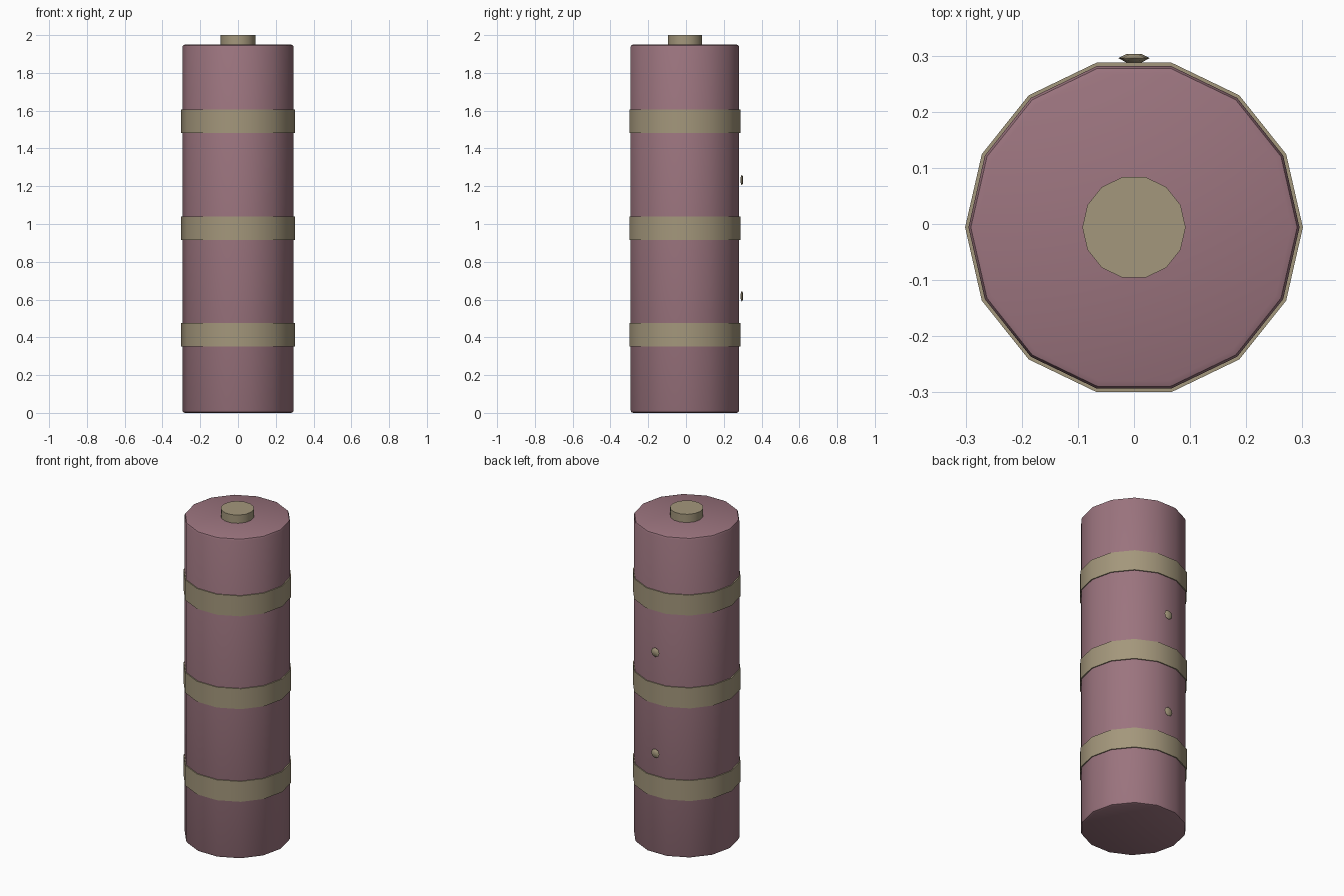
import bpy, bmesh, math
from mathutils import Matrix

if "Cube" in bpy.data.objects:
    bpy.data.objects.remove(bpy.data.objects["Cube"])

SIDES = 14
CY = -0.006  # body axis sits slightly forward because of the rear studs


def material(name, rgb):
    m = bpy.data.materials.new(name)
    m.diffuse_color = (*rgb, 1)
    m.use_nodes = True
    m.node_tree.nodes["Principled BSDF"].inputs["Base Color"].default_value = m.diffuse_color
    return m


ROSE = material("rose", (0.33, 0.175, 0.21))
TAN = material("tan", (0.37, 0.31, 0.20))
TURN = Matrix.Rotation(math.pi / 2, 4, 'Z')  # puts vertices on the x axis


def finish(name, bm, loc, mat):
    me = bpy.data.meshes.new(name)
    bm.to_mesh(me)
    bm.free()
    me.materials.append(mat)
    ob = bpy.data.objects.new(name, me)
    ob.location = loc
    bpy.context.collection.objects.link(ob)
    bpy.ops.object.select_all(action='DESELECT')
    ob.select_set(True)
    bpy.context.view_layer.objects.active = ob
    bpy.ops.object.shade_smooth_by_angle(angle=math.radians(30))
    return ob


def cylinder(name, r, z0, z1, mat, bevel=0):
    bm = bmesh.new()
    bmesh.ops.create_cone(bm, cap_ends=True, segments=SIDES, radius1=r,
                          radius2=r, depth=z1 - z0, matrix=TURN)
    if bevel:
        rims = [e for e in bm.edges
                if abs(e.verts[0].co.z - e.verts[1].co.z) < 1e-5]
        bmesh.ops.bevel(bm, geom=rims, offset=bevel, segments=2,
                        profile=0.5, affect='EDGES')
    return finish(name, bm, (0, CY, (z0 + z1) / 2), mat)


# Main tube with softened rims, and the terminal on top
cylinder("body", 0.295, 0.0, 1.95, ROSE, bevel=0.014)
cylinder("top_cap", 0.092, 1.94, 2.0, TAN)

# Three wrapped bands
for i, z in enumerate((0.414, 0.978, 1.543)):
    cylinder(f"band_{i + 1}", 0.301, z - 0.062, z + 0.062, TAN)

# Two flattened studs on the back
for i, z in enumerate((0.617, 1.233)):
    bm = bmesh.new()
    bmesh.ops.create_uvsphere(bm, u_segments=6, v_segments=4, radius=0.028,
                              matrix=Matrix.Diagonal((1, 0.3, 1, 1)) @ TURN)
    finish(f"stud_{i + 1}", bm, (0, 0.2955, z), TAN)
